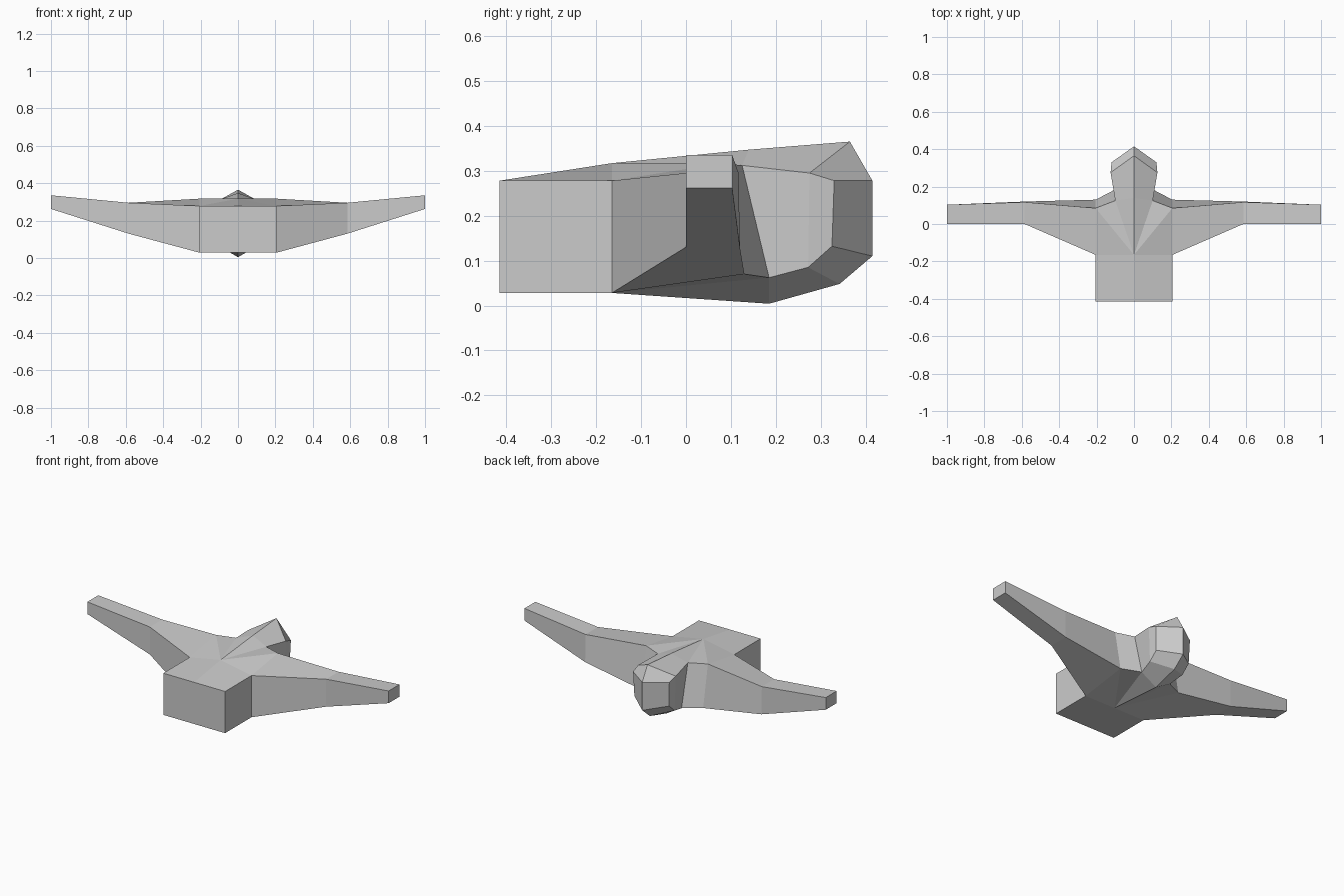
import bpy, bmesh

cube = bpy.data.objects.get("Cube")
if cube:
    bpy.data.objects.remove(cube, do_unlink=True)

GREY = (0.6, 0.6, 0.6, 1.0)
mat = bpy.data.materials.new("plain grey")
mat.use_nodes = True
mat.diffuse_color = GREY
bsdf = mat.node_tree.nodes["Principled BSDF"]
bsdf.inputs["Base Color"].default_value = GREY
bsdf.inputs["Roughness"].default_value = 0.8


def loft(name, rings, closed=False, cap_start=False, cap_end=False, skip=()):
    """Skin the +x half through four-point rings, then mirror it across x = 0.
    Repeated points collapse quads to triangles; skip lists (ring, side) left open."""
    bm = bmesh.new()
    points = {}

    def vert(co):
        if co not in points:
            points[co] = bm.verts.new(co)
        return points[co]

    def face(cos):
        vs = list(dict.fromkeys(vert(c) for c in cos))
        if len(vs) > 2:
            bm.faces.new(vs)

    for i, (a, b) in enumerate(zip(rings, rings[1:])):
        for j in range(4 if closed else 3):
            k = (j + 1) % 4
            if (i, j) not in skip:
                face((a[j], a[k], b[k], b[j]))
    if cap_start:
        face(rings[0][::-1])
    if cap_end:
        face(rings[-1])
    bmesh.ops.recalc_face_normals(bm, faces=bm.faces[:])
    mesh = bpy.data.meshes.new(name)
    bm.to_mesh(mesh)
    bm.free()
    mesh.materials.append(mat)
    ob = bpy.data.objects.new(name, mesh)
    bpy.context.collection.objects.link(ob)
    mirror = ob.modifiers.new("mirror", 'MIRROR')
    mirror.use_clip = True
    return ob


# Shared points: shoulder corners, wing root trailing edge, neck and keel
ridge, belly = (0, -0.165, 0.317), (0, -0.165, 0.028)
corner_top, corner_low = (0.205, -0.165, 0.278), (0.205, -0.165, 0.028)
root_top, root_low = (0.205, 0.085, 0.317), (0.205, 0.13, 0.07)
neck_top, neck_low = (0.1, 0.125, 0.312), (0.1, 0.185, 0.062)
crest, keel = (0, 0.14, 0.347), (0, 0.185, 0.004)
neck = (crest, neck_top, neck_low, keel)

# Body: box front, widening shoulders, back wall up to the neck
loft("body", [
    ((0, -0.415, 0.278), (0.205, -0.415, 0.278), (0.205, -0.415, 0.028), (0, -0.415, 0.028)),
    (ridge, corner_top, corner_low, belly),
    (ridge, root_top, root_low, belly),
    (ridge, neck_top, neck_low, belly),
    neck,
], cap_start=True, skip={(1, 1)})

# Head: faceted block growing out of the back
loft("head", [
    neck,
    ((0, 0.365, 0.365), (0.125, 0.275, 0.295), (0.115, 0.272, 0.085), (0, 0.342, 0.048)),
    ((0, 0.415, 0.278), (0.12, 0.33, 0.278), (0.115, 0.325, 0.132), (0, 0.415, 0.11)),
], cap_end=True)

# Wings: root, bend and square tip
loft("wings", [
    (corner_top, root_top, root_low, corner_low),
    ((0.585, 0, 0.295), (0.585, 0.117, 0.295), (0.585, 0.12, 0.13), (0.585, 0, 0.13)),
    ((1, 0, 0.335), (1, 0.103, 0.335), (1, 0.103, 0.262), (1, 0, 0.262)),
], closed=True, cap_end=True)
